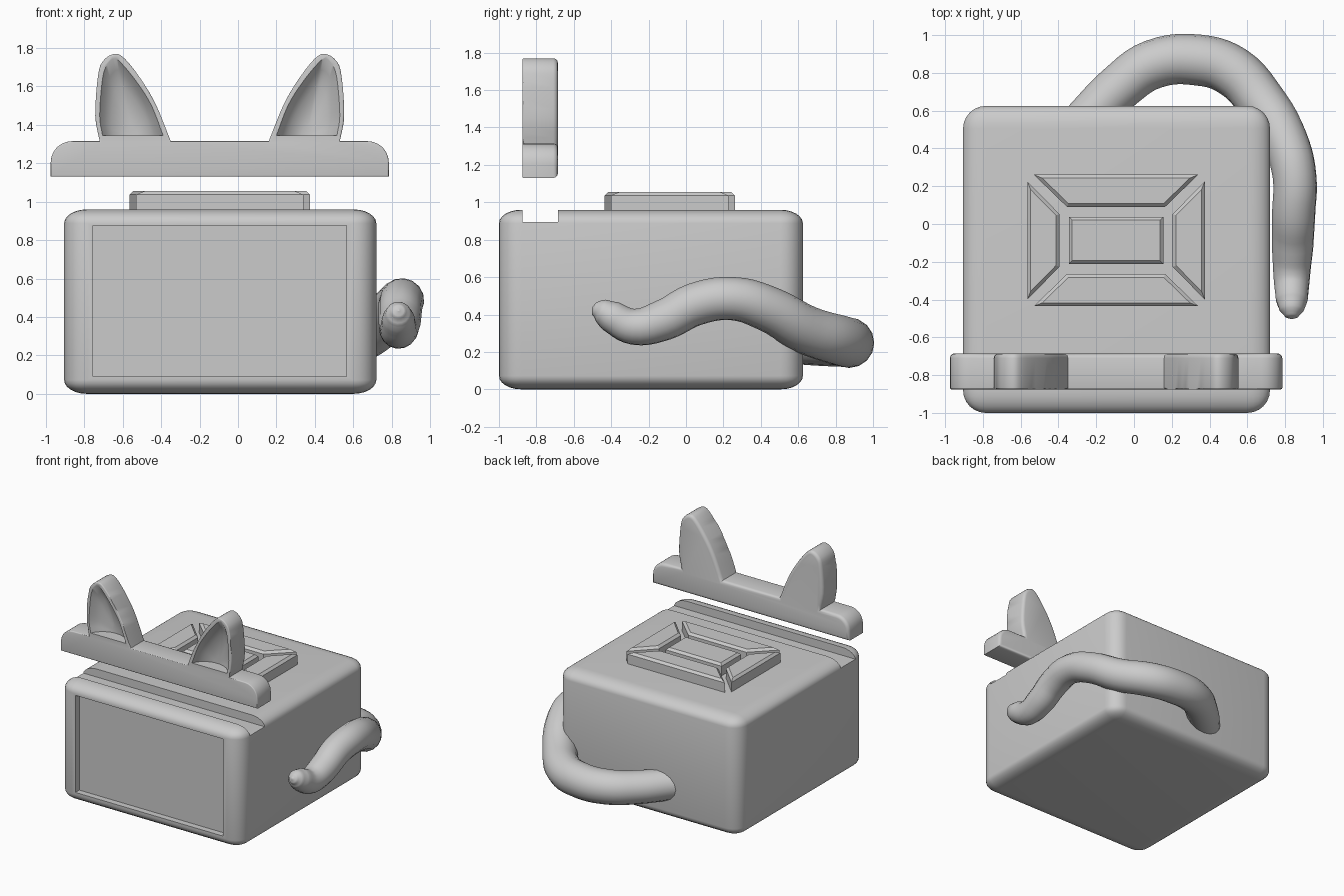
import bpy, bmesh, math
from mathutils import Vector

if "Cube" in bpy.data.objects:
    bpy.data.objects.remove(bpy.data.objects["Cube"], do_unlink=True)

grey = bpy.data.materials.new("plain_grey")
grey.use_nodes = True
grey.diffuse_color = (0.6, 0.6, 0.6, 1)
grey.node_tree.nodes["Principled BSDF"].inputs["Base Color"].default_value = grey.diffuse_color

MID = -0.095                  # mirror line of the body, band and ears
BAND_FRONT, BAND_BACK = -0.875, -0.685


def make(name, bm):
    bmesh.ops.recalc_face_normals(bm, faces=bm.faces[:])
    mesh = bpy.data.meshes.new(name)
    bm.to_mesh(mesh)
    bm.free()
    mesh.materials.append(grey)
    obj = bpy.data.objects.new(name, mesh)
    bpy.context.collection.objects.link(obj)
    return obj


def activate(obj):
    bpy.ops.object.select_all(action='DESELECT')
    obj.select_set(True)
    bpy.context.view_layer.objects.active = obj


def smooth(obj, angle=40):
    activate(obj)
    bpy.ops.object.shade_smooth_by_angle(angle=math.radians(angle))


def box(low, high):
    bm = bmesh.new()
    bmesh.ops.create_cube(bm, size=1)
    low, high = Vector(low), Vector(high)
    for v in bm.verts:
        v.co = (low + high) / 2 + v.co * (high - low)
    return bm


def cut(obj, cutter):
    cutter.hide_render = True
    mod = obj.modifiers.new("cut", 'BOOLEAN')
    mod.operation, mod.object, mod.solver = 'DIFFERENCE', cutter, 'EXACT'
    activate(obj)
    bpy.ops.object.modifier_apply(modifier=mod.name)
    bpy.data.objects.remove(cutter, do_unlink=True)


def spline(points, steps=4):
    """Smooth curve through 2D points."""
    p = [Vector(q) for q in points]
    p = [2 * p[0] - p[1]] + p + [2 * p[-1] - p[-2]]
    out = []
    for a, b, c, d in zip(p, p[1:], p[2:], p[3:]):
        for i in range(steps):
            t = i / steps
            out.append(0.5 * (2 * b + (c - a) * t + (2 * a - 5 * b + 4 * c - d) * t**2
                              + (3 * b - a - 3 * c + d) * t**3))
    return out + [p[-2]]


def mirrored(points):
    return [Vector((2 * MID - q.x, q.y)) for q in reversed(points)]


# Body: rounded box, its corners flatter in height than in plan
FLAT = 0.6
bm = box((-0.905, -1, 0), (0.72, 0.625, 0.96 / FLAT))
bmesh.ops.bevel(bm, geom=bm.edges[:], offset=0.12, segments=6, profile=0.5, affect='EDGES')
for v in bm.verts:
    v.co.z *= FLAT
body = make("body", bm)
cut(body, make("slot_cutter", box((-1.2, BAND_FRONT, 0.895), (1, BAND_BACK, 1.2))))
cut(body, make("screen_cutter", box((-0.755, -1.2, 0.09), (0.565, -0.95, 0.875))))
smooth(body)

# Headband with two ears, drawn as one mirrored outline
corner = [Vector((-0.865 - 0.11 * math.cos(a), 1.205 + 0.11 * math.sin(a)))
          for a in (math.pi / 2 * i / 6 for i in range(7))]
ear = spline([(-0.72, 1.315), (-0.743, 1.45), (-0.728, 1.66), (-0.7, 1.735), (-0.64, 1.77),
              (-0.585, 1.74), (-0.5, 1.63), (-0.425, 1.5), (-0.35, 1.315)])
half = [Vector((-0.975, 1.13))] + corner + ear
outline = half + mirrored(half)

bm = bmesh.new()
front = bm.faces.new([bm.verts.new((q.x, BAND_FRONT, q.y)) for q in outline])
back = bmesh.ops.extrude_face_region(bm, geom=[front], use_keep_orig=True)
for v in [g for g in back["geom"] if isinstance(g, bmesh.types.BMVert)]:
    v.co.y = BAND_BACK
for y, size in ((BAND_FRONT, 0.008), (BAND_BACK, 0.025)):
    rim = [e for e in bm.edges if all(abs(v.co.y - y) < 1e-4 for v in e.verts)]
    bmesh.ops.bevel(bm, geom=rim, offset=size, segments=3, profile=0.5,
                    affect='EDGES', clamp_overlap=False)
band = make("ear_headband", bm)

# Inner ears: bowls that end on a flat floor
inner = spline([(-0.705, 1.345), (-0.72, 1.45), (-0.705, 1.64), (-0.68, 1.715), (-0.642, 1.745),
                (-0.602, 1.715), (-0.525, 1.62), (-0.45, 1.5), (-0.39, 1.345)])


def ear_cutter(name, rim):
    bm = bmesh.new()
    centre = (rim[0] + rim[-1]) / 2
    rings = []
    for scale, depth in ((1, -0.05), (1, 0), (0.85, 0.04), (0.65, 0.07), (0.4, 0.09), (0.18, 0.1)):
        ring = [centre + (q - centre) * scale for q in rim]
        rings.append([bm.verts.new((q.x, BAND_FRONT + depth, q.y)) for q in ring])
    bm.faces.new(rings[0])
    bm.faces.new(rings[-1])
    for r, s in zip(rings, rings[1:]):
        for i in range(len(rim) - 1):
            bm.faces.new((r[i], r[i + 1], s[i + 1], s[i]))
    bm.faces.new([r[0] for r in rings] + [r[-1] for r in reversed(rings)])
    return make(name, bm)


cut(band, ear_cutter("right_ear_cutter", inner))
cut(band, ear_cutter("left_ear_cutter", mirrored(inner)))
smooth(band)


# Top buttons: four trapezoids around a rectangle
def button(name, points):
    bm = bmesh.new()
    base = bm.faces.new([bm.verts.new((x, y, 0.95)) for x, y in points])
    top = bmesh.ops.extrude_face_region(bm, geom=[base], use_keep_orig=True)
    for v in [g for g in top["geom"] if isinstance(g, bmesh.types.BMVert)]:
        v.co.z = 1.055
    edges = [e for e in bm.edges if all(v.co.z > 1 for v in e.verts)]
    bmesh.ops.bevel(bm, geom=edges, offset=0.018, segments=1, affect='EDGES')
    make(name, bm)


BX, BY = -0.095, -0.087       # centre of the button group
for side, s in (("front", -1), ("back", 1)):
    button(side + "_button", [(BX - 0.435, BY + s * 0.348), (BX + 0.435, BY + s * 0.348),
                              (BX + 0.26, BY + s * 0.178), (BX - 0.26, BY + s * 0.178)])
for side, s in (("right", -1), ("left", 1)):
    button(side + "_button", [(BX + s * 0.47, BY - 0.313), (BX + s * 0.47, BY + 0.313),
                              (BX + s * 0.3, BY + 0.14), (BX + s * 0.3, BY - 0.14)])
button("centre_button", [(BX + i * 0.25, BY + j * 0.125)
                         for i, j in ((-1, -1), (1, -1), (1, 1), (-1, 1))])

# Tail: tapered tube that wraps from the back round the left side (x, y, z, radius)
path = [(-0.28, 0.52, 0.26, 0.12), (-0.07, 0.73, 0.25, 0.125), (0.1, 0.845, 0.25, 0.13),
        (0.34, 0.868, 0.25, 0.135), (0.52, 0.81, 0.265, 0.135), (0.68, 0.64, 0.32, 0.13),
        (0.8, 0.44, 0.43, 0.122), (0.85, 0.25, 0.485, 0.116), (0.845, 0.05, 0.455, 0.115),
        (0.84, -0.12, 0.37, 0.11), (0.835, -0.28, 0.335, 0.097), (0.835, -0.4, 0.39, 0.085),
        (0.835, -0.455, 0.42, 0.065), (0.835, -0.49, 0.432, 0.035), (0.835, -0.502, 0.436, 0.006)]
curve = bpy.data.curves.new("tail", 'CURVE')
curve.dimensions = '3D'
curve.bevel_depth, curve.bevel_resolution, curve.resolution_u = 1, 6, 5
curve.use_fill_caps = True
line = curve.splines.new('BEZIER')
line.bezier_points.add(len(path) - 1)
for point, (x, y, z, r) in zip(line.bezier_points, path):
    point.co, point.radius = (x, y, z), r
    point.handle_left_type = point.handle_right_type = 'AUTO'
curve.materials.append(grey)
tail = bpy.data.objects.new("tail", curve)
bpy.context.collection.objects.link(tail)
activate(tail)
bpy.ops.object.convert(target='MESH')
smooth(bpy.context.object, 60)
